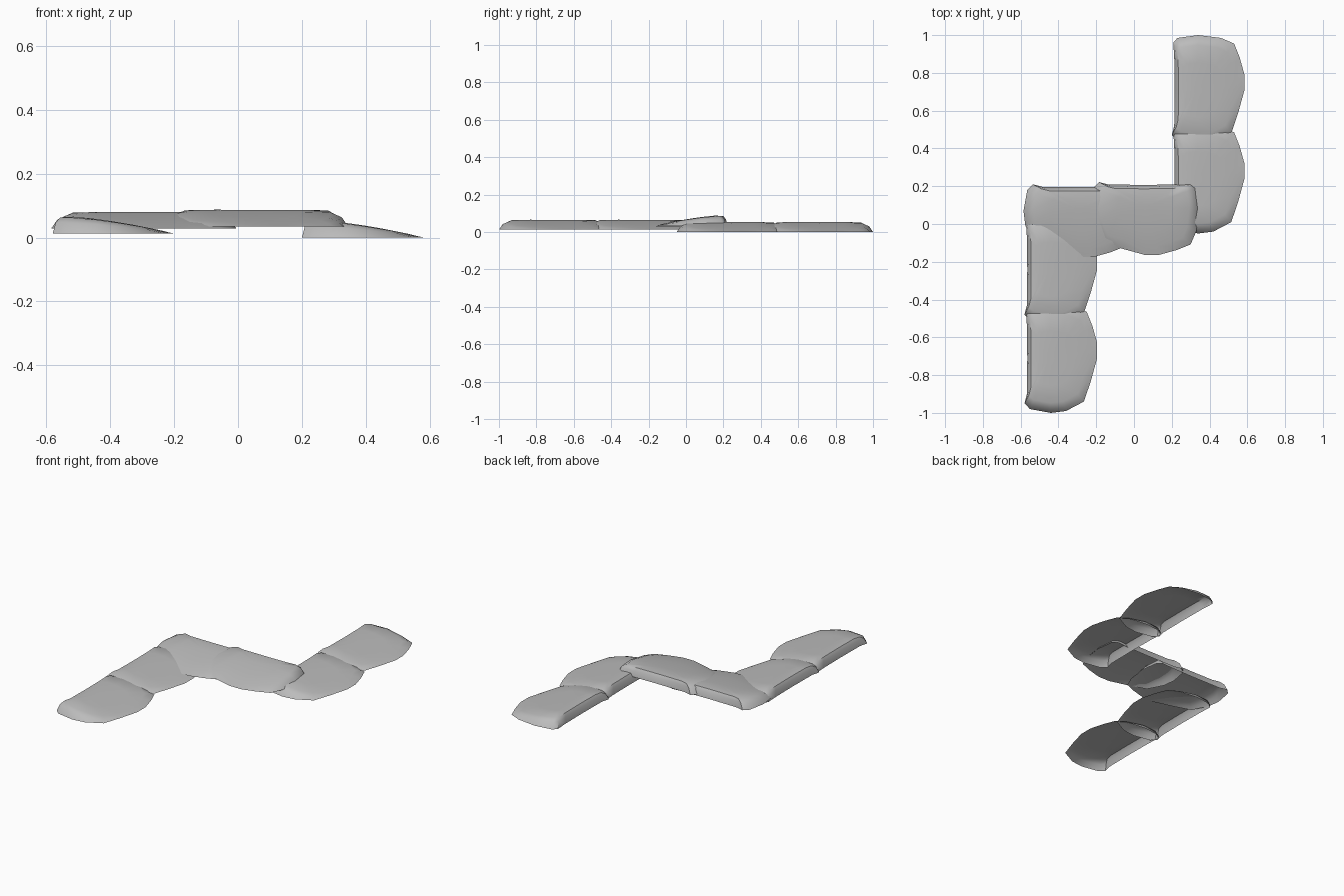
import bpy
import bmesh

cube = bpy.data.objects.get("Cube")
if cube:
    bpy.data.objects.remove(cube, do_unlink=True)

# Single stone grey
stone = bpy.data.materials.new("stone_grey")
stone.use_nodes = True
grey = (0.5, 0.5, 0.5, 1)
stone.diffuse_color = grey
bsdf = stone.node_tree.nodes["Principled BSDF"]
bsdf.inputs["Base Color"].default_value = grey
bsdf.inputs["Roughness"].default_value = 0.8

# Plan outline of one slab: (along the ledge, out from the straight edge)
OUTLINE = [(0.04, 0.008), (0.015, 0.03), (0.0, 0.14), (0.015, 0.26),
           (0.045, 0.33), (0.12, 0.36), (0.21, 0.385), (0.29, 0.385),
           (0.41, 0.352), (0.52, 0.315), (0.57, 0.22), (0.58, 0.14),
           (0.56, 0.03), (0.53, 0.0), (0.48, 0.013), (0.29, 0.015),
           (0.12, 0.013)]
CENTRE = (0.29, 0.13)
# Rings from rim to crown: (pull toward centre, share of full height)
RINGS = [(0, 0), (0.07, 0.65), (0.18, 0.95), (0.5, 1)]


def crown(v):
    """Height share: full by the straight edge, thin at the outer rim."""
    return max(0.04, 1 - max(0, (v - 0.05) / 0.34) ** 1.4)


def slab(name, x, y, z, height, sideways=False):
    """One hollow rounded slab that slopes away from its straight edge."""
    def place(u, v, h):
        return (x - u, y - v, z + h) if sideways else (x + v, y - u, z + h)

    bm = bmesh.new()
    rings = []
    for pull, share in RINGS:
        ring = []
        for u, v in OUTLINE:
            pu = u + (CENTRE[0] - u) * pull
            pv = v + (CENTRE[1] - v) * pull
            ring.append(bm.verts.new(place(pu, pv, height * share * crown(pv))))
        rings.append(ring)
    # Walls and closed crown, open underneath
    top = bm.verts.new(place(*CENTRE, height * crown(CENTRE[1])))
    count = len(OUTLINE)
    for i in range(count):
        j = (i + 1) % count
        for low, high in zip(rings, rings[1:]):
            bm.faces.new((low[i], low[j], high[j], high[i]))
        bm.faces.new((rings[-1][i], rings[-1][j], top))
    bmesh.ops.recalc_face_normals(bm, faces=bm.faces)

    mesh = bpy.data.meshes.new(name)
    bm.to_mesh(mesh)
    bm.free()
    mesh.materials.append(stone)
    obj = bpy.data.objects.new(name, mesh)
    bpy.context.collection.objects.link(obj)
    bpy.ops.object.select_all(action="DESELECT")
    obj.select_set(True)
    bpy.context.view_layer.objects.active = obj
    bpy.ops.object.shade_smooth_by_angle(angle=0.7)


# Back and front ledges: two overlapping slabs each, straight edge toward -x
for ledge, x, y, z in (("back_ledge", 0.2, 1.0, 0.0),
                       ("front_ledge", -0.58, 0.05, 0.012)):
    for part, shift in (("rear", 0), ("fore", 0.47)):
        slab(f"{ledge}_{part}_slab", x, y - shift, z, 0.054)

# Middle ledge: laid across the other two, straight edge at the back
slab("middle_ledge_right_slab", -0.005, 0.21, 0.028, 0.053, sideways=True)
slab("middle_ledge_left_slab", 0.345, 0.222, 0.034, 0.054, sideways=True)
